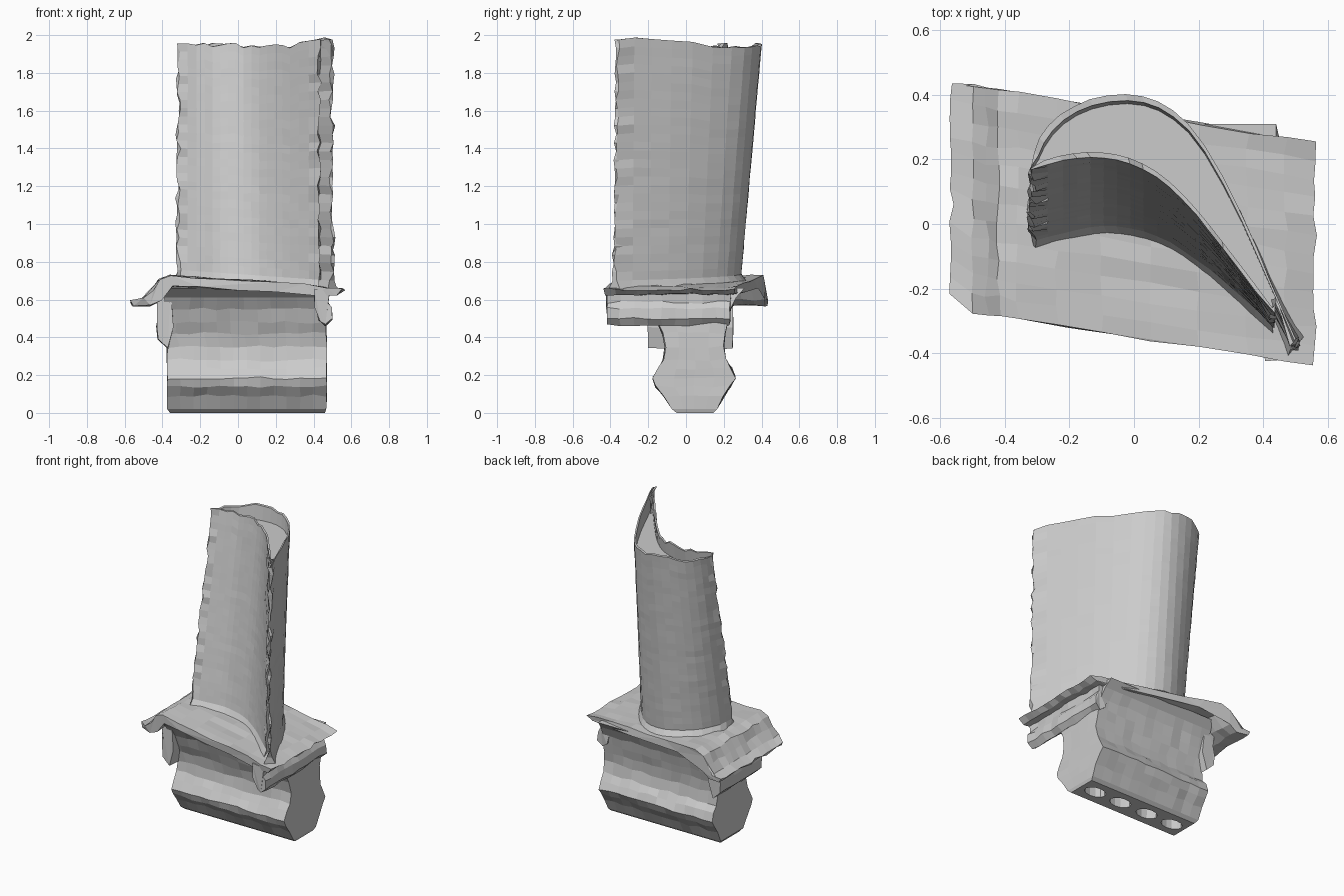
import bpy, bmesh, random
from mathutils import Vector

if "Cube" in bpy.data.objects:
    bpy.data.objects.remove(bpy.data.objects["Cube"])

random.seed(4)
jit = lambda a: random.uniform(-a, a)


def loft(name, rings, jitter=0.0):
    """Skin a list of equal-length closed rings and cap both ends."""
    bm = bmesh.new()
    vs = [[bm.verts.new(Vector(p) + Vector([jit(jitter) for _ in range(3)])) for p in r] for r in rings]
    n = len(rings[0])
    for a, b in zip(vs, vs[1:]):
        for i in range(n):
            j = (i + 1) % n
            bm.faces.new((a[i], a[j], b[j], b[i]))
    caps = [bm.faces.new(vs[0][::-1]), bm.faces.new(vs[-1])]
    bmesh.ops.triangulate(bm, faces=caps)
    bmesh.ops.recalc_face_normals(bm, faces=bm.faces)
    me = bpy.data.meshes.new(name)
    bm.to_mesh(me)
    bm.free()
    ob = bpy.data.objects.new(name, me)
    bpy.context.collection.objects.link(ob)
    return ob


def spline(pts, n):
    """Catmull-Rom samples through 2D points."""
    P = [Vector(p) for p in pts]
    P = [2 * P[0] - P[1]] + P + [2 * P[-1] - P[-2]]
    out = []
    for k in range(n):
        u = k / (n - 1) * (len(pts) - 1)
        i = min(int(u), len(pts) - 2)
        t = u - i
        a, b, c, d = P[i:i + 4]
        out.append(0.5 * (2 * b + (c - a) * t + (2 * a - 5 * b + 4 * c - d) * t * t
                          + (3 * b - a - 3 * c + d) * t ** 3))
    return out


def airfoil(suction, pressure, step):
    """Closed section; the pressure side ends in a cut-back step at the trailing edge."""
    s = spline(suction, 20)
    p = spline(pressure, 18) + [Vector(q) for q in step]
    return s + p[::-1]


def prism(name, prof, y0, y1, n, jitter):
    """Extrude an x-z profile along y between two skewed sides."""
    return loft(name, [[(x, y0(x) + (y1(x) - y0(x)) * k / n, z) for x, z in prof]
                       for k in range(n + 1)], jitter)


# Blade sections at base and tip
base = airfoil(
    [(-.32, -.03), (-.305, .08), (-.24, .19), (-.14, .265), (-.02, .295), (.1, .265),
     (.2, .185), (.32, .02), (.42, -.18), (.505, -.375)],
    [(-.315, -.05), (-.2, -.025), (-.1, -.005), (0, -.015), (.1, -.05), (.2, -.115),
     (.3, -.195), (.43, -.315)],
    [(.428, -.26), (.497, -.385)])
tip = airfoil(
    [(-.32, .18), (-.29, .27), (-.22, .345), (-.12, .39), (0, .4), (.1, .365),
     (.2, .27), (.32, .06), (.42, -.17), (.5, -.36)],
    [(-.315, .172), (-.2, .2), (-.1, .205), (0, .182), (.1, .122), (.2, .02),
     (.3, -.11), (.43, -.28)],
    [(.428, -.235), (.49, -.37)])
N = len(base)


def toward_mate(ring, i, d):
    """Move a section point toward (or away from) the opposite wall."""
    v = ring[N - 1 - i] - ring[i]
    return ring[i] + v.normalized() * min(d, v.length * .3)


# Airfoil blade with base fillet, ragged edges and recessed tip
rings = [[(*toward_mate(base, i, -.035), .685 - .07 * base[i].x) for i in range(N)]]
LEVELS = 28
tops = [1.945 + jit(.015) + max(0, p.x - .3) * .2 for p in tip]
for k in range(LEVELS + 1):
    t = k / LEVELS
    ring = []
    for i in range(N):
        p = base[i].lerp(tip[i], t)
        z0 = .735 - .07 * base[i].x
        e = .013 if i in (0, N - 1, 19, 20, 21, 22) else .0015
        ring.append((p.x + jit(e), p.y + jit(e * .7), z0 + (tops[i] - z0) * t))
    rings.append(ring)
rings.append([(*toward_mate(tip, i, .02), tops[i]) for i in range(N)])
low = [tip[i].lerp(base[i], .07) for i in range(N)]
rings.append([(*toward_mate(low, i, .022), 1.86) for i in range(N)])
loft("airfoil_blade", rings)

# Skewed platform with a drooping lip at one end
front = lambda x: -.35 - .155 * x + max(0, -.5 - x) * .7
back = lambda x: .345 - .165 * x
prism("platform",
      [(-.565, .59), (-.5, .605), (-.455, .65), (-.42, .705), (-.36, .725), (-.24, .718),
       (-.1, .71), (.05, .7), (.2, .69), (.35, .677), (.47, .668), (.56, .653),
       (.52, .628), (.4, .625), (.2, .64), (0, .655), (-.2, .665), (-.35, .67),
       (-.41, .6), (-.47, .57), (-.555, .57)],
      front, back, 12, .007)

# Seal flange under the platform at the trailing end
prism("end_flange",
      [(.40, .65), (.48, .65), (.472, .585), (.495, .555), (.497, .5), (.465, .465), (.43, .49), (.41, .56)],
      lambda x: -.42, lambda x: .235, 9, .007)

# Short wall under the leading lip
prism("leading_wall",
      [(-.36, .67), (-.43, .6), (-.42, .52), (-.432, .46), (-.425, .39), (-.37, .34), (-.34, .45)],
      lambda x: -.2, lambda x: .25, 6, .004)

# Shank and bulbed root: rectangles stacked in z as (z, y0, y1, x0, x1)
rows = [(0, -.05, .145, -.36, .46), (.02, -.075, .165, -.375, .467), (.09, -.115, .2, -.375, .47),
        (.14, -.16, .235, -.375, .47), (.185, -.175, .26, -.375, .47), (.235, -.145, .24, -.375, .47),
        (.28, -.12, .21, -.375, .47), (.35, -.11, .2, -.375, .47), (.42, -.125, .208, -.40, .467),
        (.48, -.15, .22, -.40, .465), (.55, -.175, .235, -.40, .46), (.61, -.215, .265, -.39, .45),
        (.66, -.28, .31, -.37, .44)]


def rect(z, y0, y1, x0, x1, n=12, m=4):
    X = [x0 + (x1 - x0) * k / n for k in range(n + 1)]
    Y = [y0 + (y1 - y0) * k / m for k in range(m + 1)]
    return ([(x, y0, z) for x in X[:-1]] + [(x1, y, z) for y in Y[:-1]]
            + [(x, y1, z) for x in X[:0:-1]] + [(x0, y, z) for y in Y[:0:-1]])


root = loft("shank_and_root", [rect(*r) for r in rows])

# Cooling inlets cut into the bottom of the root
for x in (-.26, -.06, .15, .35):
    bpy.ops.mesh.primitive_cylinder_add(vertices=12, radius=1, depth=2, location=(x, .048, 0))
    cutter = bpy.context.object
    cutter.scale = (.075, .05, .14)
    cutter.hide_render = True
    mod = root.modifiers.new("inlet", 'BOOLEAN')
    mod.operation, mod.object, mod.solver = 'DIFFERENCE', cutter, 'EXACT'
    bpy.context.view_layer.objects.active = root
    bpy.ops.object.modifier_apply(modifier=mod.name)
    bpy.data.objects.remove(cutter)

# Faint surface irregularity on the root, kept above the ground
for v in root.data.vertices:
    if .05 < v.co.z < .6:
        v.co += Vector((jit(.003), jit(.004), jit(.008)))
